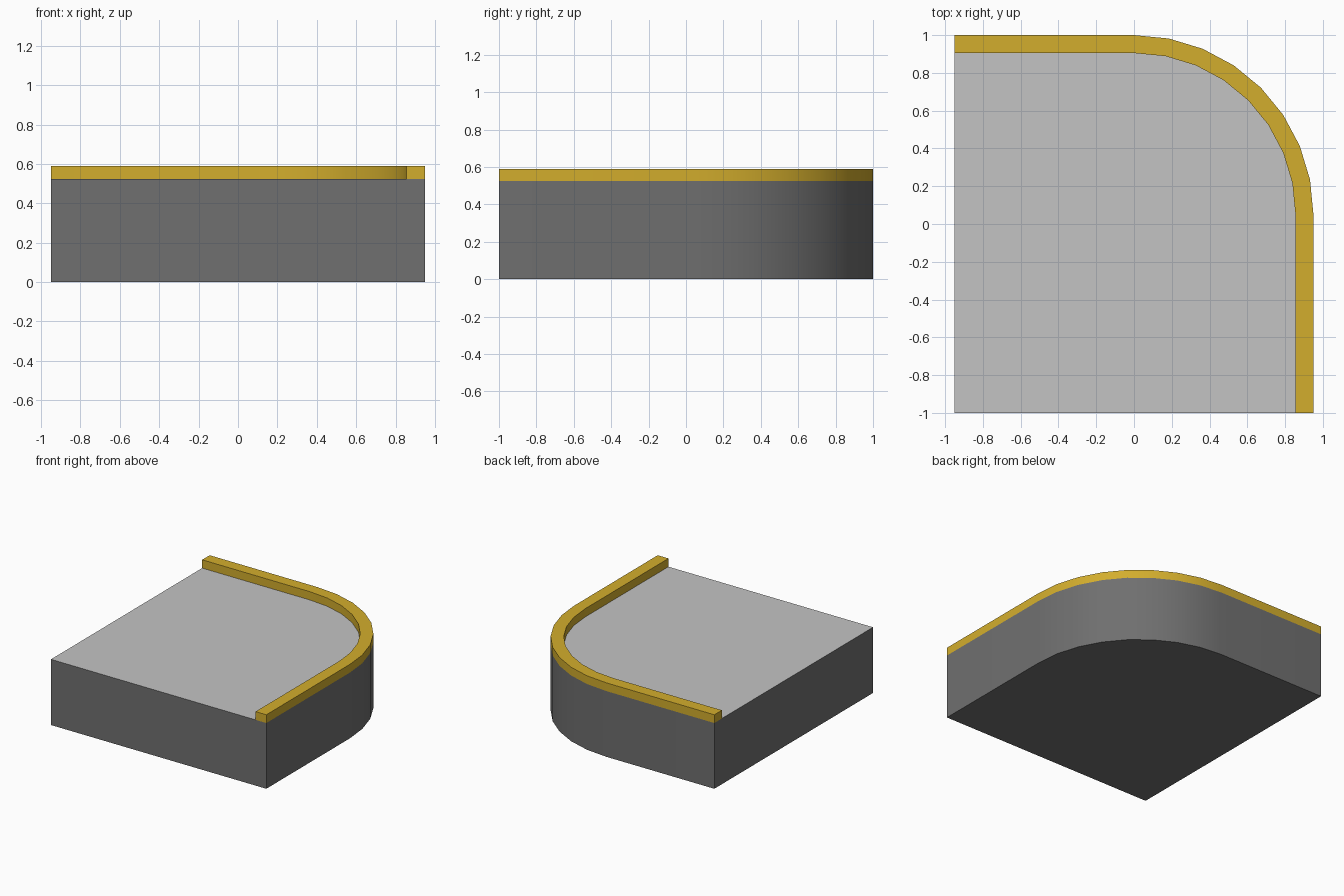
import bpy, bmesh, math

if "Cube" in bpy.data.objects:
    bpy.data.objects.remove(bpy.data.objects["Cube"], do_unlink=True)

HALF_X, FRONT, CENTRE_Y = 0.95, -1.0, 0.05
RADIUS, TRIM_WIDTH = 0.95, 0.095
FLOOR_Z, TOP_Z = 0.524, 0.59
SEGMENTS = 8


def material(name, colour):
    mat = bpy.data.materials.new(name)
    mat.use_nodes = True
    mat.diffuse_color = (*colour, 1)
    mat.node_tree.nodes["Principled BSDF"].inputs["Base Color"].default_value = (*colour, 1)
    return mat


def edge_path(radius):
    """Back edge, rounded corner, then left edge to the front."""
    arc = [(radius * math.sin(a), CENTRE_Y + radius * math.cos(a))
           for a in (math.pi / 2 * i / SEGMENTS for i in range(SEGMENTS + 1))]
    return [(-HALF_X, CENTRE_Y + radius), *arc, (radius, FRONT)]


def finish(name, bm, mats):
    bmesh.ops.recalc_face_normals(bm, faces=bm.faces)
    mesh = bpy.data.meshes.new(name)
    bm.to_mesh(mesh)
    bm.free()
    for mat in mats:
        mesh.materials.append(mat)
    obj = bpy.data.objects.new(name, mesh)
    bpy.context.collection.objects.link(obj)
    bpy.ops.object.select_all(action='DESELECT')
    obj.select_set(True)
    bpy.context.view_layer.objects.active = obj
    bpy.ops.object.shade_smooth_by_angle(angle=math.radians(30))
    return obj


def raise_faces(bm, height):
    result = bmesh.ops.extrude_face_region(bm, geom=bm.faces[:], use_keep_orig=True)
    verts = [v for v in result["geom"] if isinstance(v, bmesh.types.BMVert)]
    bmesh.ops.translate(bm, verts=verts, vec=(0, 0, height))


dark_grey = material("dark grey wall", (0.16, 0.16, 0.16))
light_grey = material("light grey floor", (0.55, 0.55, 0.55))
gold = material("gold trim", (0.65, 0.42, 0.026))

# Platform block with one rounded corner and a lighter top
bm = bmesh.new()
outline = edge_path(RADIUS) + [(-HALF_X, FRONT)]
bm.faces.new([bm.verts.new((x, y, 0)) for x, y in outline])
raise_faces(bm, FLOOR_Z)
bm.normal_update()
for face in bm.faces:
    face.material_index = int(face.calc_center_median().z > FLOOR_Z - 0.01)
finish("platform", bm, [dark_grey, light_grey])

# Raised edging along the back, corner and left side
bm = bmesh.new()
outer = [bm.verts.new((x, y, FLOOR_Z)) for x, y in edge_path(RADIUS)]
inner = [bm.verts.new((x, y, FLOOR_Z)) for x, y in edge_path(RADIUS - TRIM_WIDTH)]
for i in range(len(outer) - 1):
    bm.faces.new((outer[i], outer[i + 1], inner[i + 1], inner[i]))
raise_faces(bm, TOP_Z - FLOOR_Z)
finish("edge_trim", bm, [gold])
